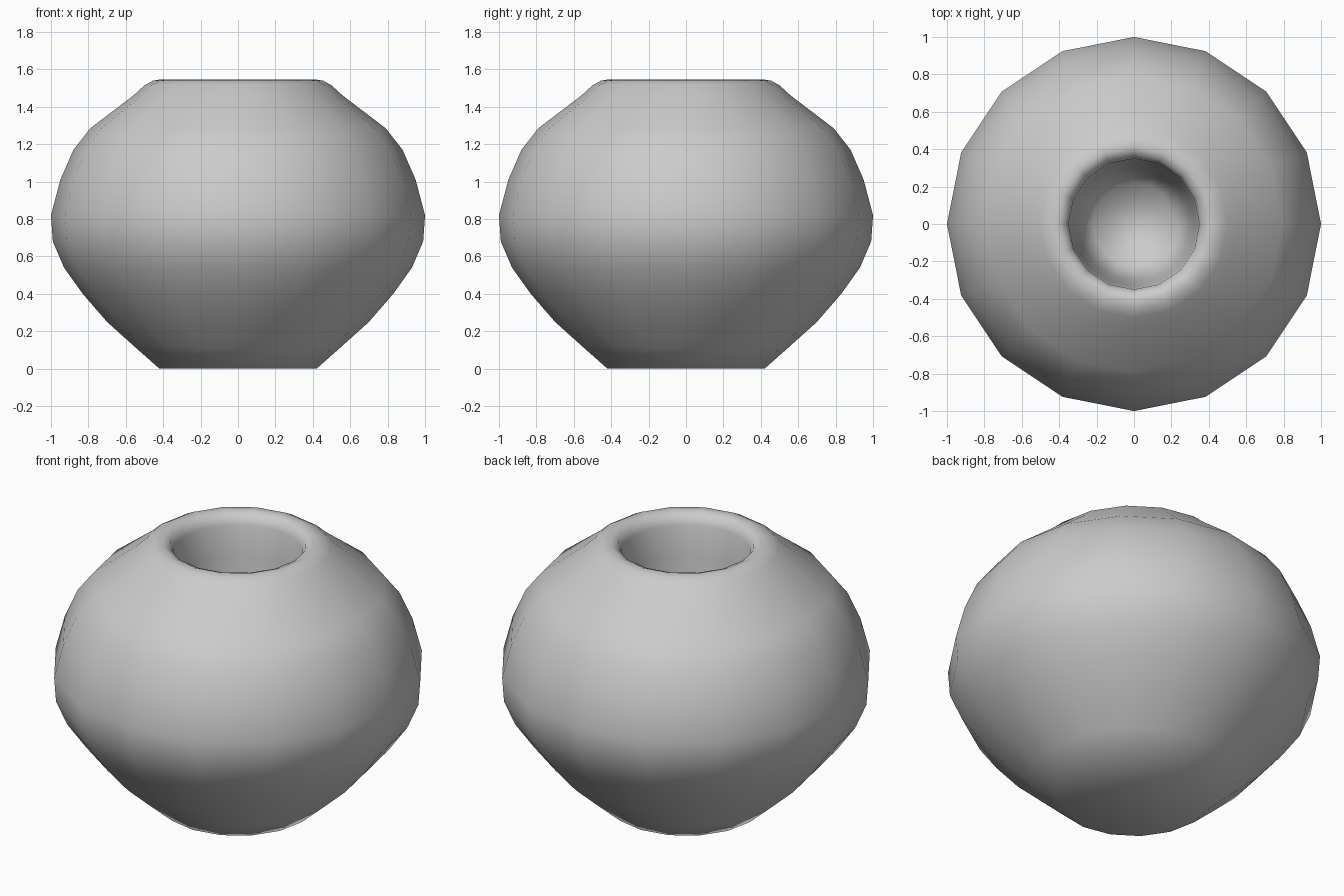
import bpy, bmesh, math

if "Cube" in bpy.data.objects:
    bpy.data.objects.remove(bpy.data.objects["Cube"])

SIDES = 16

# Outer wall from foot to lip, then down the inside of the well (radius, height)
profile = [
    (0.42, 0.0), (0.55, 0.115), (0.70, 0.25), (0.83, 0.40), (0.93, 0.54),
    (0.99, 0.68), (1.0, 0.82), (0.95, 1.01), (0.88, 1.17), (0.79, 1.285),
    (0.56, 1.46), (0.50, 1.515), (0.455, 1.54), (0.41, 1.547),
    (0.37, 1.53), (0.35, 1.48), (0.335, 1.30), (0.30, 0.90), (0.22, 0.62),
]


def lathe(name, points, sides):
    bm = bmesh.new()
    rings = []
    for r, z in points:
        rings.append([bm.verts.new((r * math.cos(2 * math.pi * i / sides),
                                    r * math.sin(2 * math.pi * i / sides), z))
                      for i in range(sides)])
    for a, b in zip(rings, rings[1:]):
        for i in range(sides):
            j = (i + 1) % sides
            bm.faces.new((a[i], a[j], b[j], b[i]))
    # Closed foot and closed floor of the well
    bm.faces.new(rings[0][::-1])
    bm.faces.new(rings[-1])
    bmesh.ops.recalc_face_normals(bm, faces=bm.faces)
    for f in bm.faces:
        f.smooth = True
    mesh = bpy.data.meshes.new(name)
    bm.to_mesh(mesh)
    bm.free()
    obj = bpy.data.objects.new(name, mesh)
    bpy.context.collection.objects.link(obj)
    return obj


# Round pot with a narrow open neck
lathe("round_vase", profile, SIDES)
